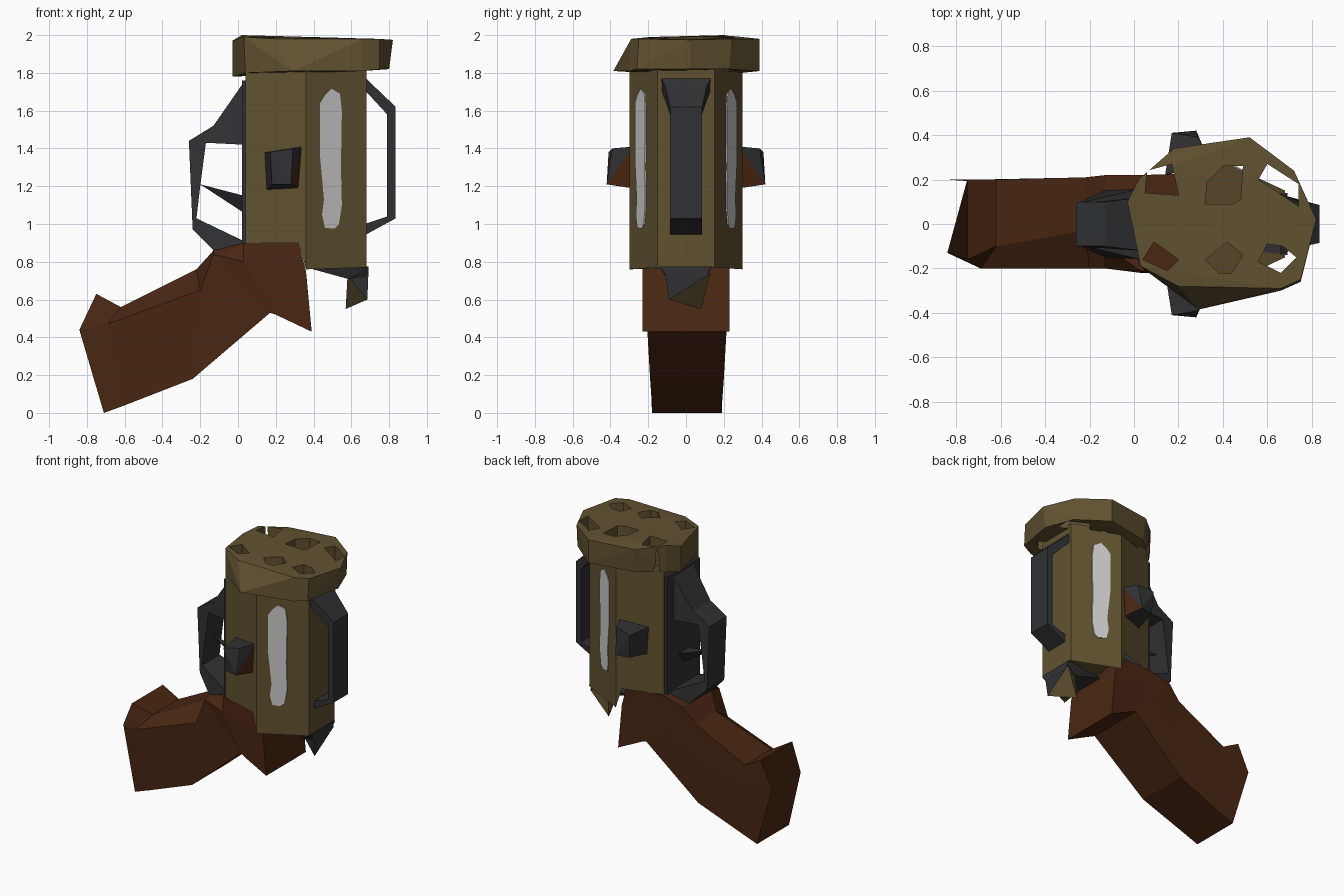
import bpy, bmesh
from mathutils import Vector

cube = bpy.data.objects.get("Cube")
if cube:
    bpy.data.objects.remove(cube, do_unlink=True)


def material(name, rgb):
    m = bpy.data.materials.new(name)
    m.use_nodes = True
    m.diffuse_color = (*rgb, 1)
    m.node_tree.nodes["Principled BSDF"].inputs["Base Color"].default_value = (*rgb, 1)
    return m


OLIVE = material("olive metal", (.12, .085, .03))
BROWN = material("brown wood", (.068, .02, .006))
GREY = material("dark grey metal", (.03, .031, .033))
WHITE = material("pale strip", (.58, .58, .58))


def finish(name, bm, mats):
    bmesh.ops.recalc_face_normals(bm, faces=bm.faces)
    mesh = bpy.data.meshes.new(name)
    bm.to_mesh(mesh)
    bm.free()
    for m in mats:
        mesh.materials.append(m)
    ob = bpy.data.objects.new(name, mesh)
    bpy.context.collection.objects.link(ob)
    return ob


def hull(name, pts, *mats, rule=None):
    """Convex faceted solid; rule picks faces for the second material."""
    bm = bmesh.new()
    vs = [bm.verts.new(p) for p in pts]
    out = bmesh.ops.convex_hull(bm, input=vs)
    bmesh.ops.delete(bm, geom=[v for v in bm.verts if not v.link_faces], context='VERTS')
    bmesh.ops.recalc_face_normals(bm, faces=bm.faces)
    bm.normal_update()
    if rule:
        for f in bm.faces:
            f.material_index = int(rule(f.normal, f.calc_center_median()))
    return finish(name, bm, mats)


def loft(bm, loops, cap=True):
    """Join successive vertex loops with quads and close the ends."""
    rings = [[bm.verts.new(p) for p in lp] for lp in loops]
    for a, b in zip(rings, rings[1:]):
        for i in range(len(a)):
            j = (i + 1) % len(a)
            bm.faces.new((a[i], a[j], b[j], b[i]))
    if cap:
        bm.faces.new(rings[0])
        bm.faces.new(rings[-1])
    return rings


def side_profile(name, pts, mat):
    """Profile of (x, z, half width) spanned across y."""
    bm = bmesh.new()
    loft(bm, [[(x, s * w, z) for x, z, w in pts] for s in (-1, 1)])
    return finish(name, bm, [mat])


# Barrel body: faceted tube, raised at the rear where the stock enters
half = [(.04, -.2, .9), (.32, -.287, .9), (.36, -.3, .76), (.68, -.15, .77)]
ring = half + [(x, -y, z) for x, y, z in reversed(half)]
bm = bmesh.new()
low, top = loft(bm, [ring, [(x, y, 1.84) for x, y, z in ring]], cap=False)
bm.faces.new(low[1:7])
finish("body", bm, [OLIVE])

# Cap with irregular vents
cap_top = [(-.03, .1, 1.97), (.02, .2, 2), (.18, .34, 1.98), (.52, .39, 1.98),
           (.72, .24, 1.98), (.82, .02, 1.975), (.75, -.25, 1.98),
           (.66, -.29, 1.98), (.2, -.28, 1.98), (.03, -.19, 1.99)]
cap_low = [(-.03, .1, 1.78), (.03, .2, 1.8), (.2, .33, 1.81), (.52, .39, 1.81),
           (.72, .23, 1.82), (.8, .02, 1.82), (.75, -.26, 1.82),
           (.66, -.3, 1.81), (.29, -.385, 1.81), (.04, -.2, 1.8)]
cap = hull("cap", cap_top + cap_low, OLIVE)

vents = [
    [(.06, .24), (.17, .27), (.2, .13), (.05, .14)],
    [(.33, .19), (.4, .26), (.49, .26), (.48, .11), (.44, .09), (.32, .09)],
    [(.56, .2), (.6, .27), (.74, .18), (.74, .08), (.68, .12)],
    [(.04, -.16), (.09, -.08), (.2, -.16), (.15, -.21)],
    [(.32, -.16), (.42, -.08), (.49, -.14), (.44, -.22), (.38, -.22)],
    [(.56, -.17), (.6, -.09), (.67, -.1), (.73, -.15), (.66, -.22)],
]
bm = bmesh.new()
for v in vents:
    loft(bm, [[(x, y, z) for x, y in v] for z in (1.7, 2.1)])
cutter = finish("vent_cutter", bm, [OLIVE])
cutter.hide_render = True
mod = cap.modifiers.new("vents", 'BOOLEAN')
mod.operation, mod.solver, mod.object = 'DIFFERENCE', 'EXACT', cutter
bpy.context.view_layer.update()
cut = bpy.data.meshes.new_from_object(cap.evaluated_get(bpy.context.evaluated_depsgraph_get()))
cap.modifiers.clear()
cap.data = cut
bpy.data.objects.remove(cutter, do_unlink=True)

# Stock: sections run front low, front shoulder, ridge, back top, back middle, back low
sections = [
    [(-.71, -.18, 0), (-.84, -.13, .44), (-.75, -.16, .63), (-.75, .2, .63), (-.84, .2, .44), (-.71, .19, 0)],
    [(-.6, -.18, .04), (-.69, -.2, .47), (-.62, -.1, .56), (-.62, .2, .56), (-.69, .2, .4), (-.6, .19, .04)],
    [(-.24, -.19, .18), (-.2, -.2, .65), (-.22, -.03, .76), (-.22, .21, .76), (-.2, .21, .5), (-.24, .2, .18)],
    [(.17, -.21, .53), (-.13, -.2, .84), (-.13, -.1, .86), (-.13, .22, .86), (0, .22, .7), (.17, .22, .53)],
    [(.39, -.23, .43), (.36, -.23, .75), (.32, -.23, .9), (.32, .23, .9), (.36, .23, .75), (.39, .23, .43)],
]
# Square section at the point where the stock reaches the body
sections.insert(4, [(.2, -.22, .52), (.03, -.22, .8), (.03, -.21, .9),
                    (.03, .22, .9), (.05, .22, .75), (.2, .22, .52)])
bm = bmesh.new()
loft(bm, sections)
finish("stock", bm, [BROWN])

# Front handle
side_profile("front_handle", [
    (.66, 1.79, .14), (.72, 1.73, .11), (.835, 1.62, .085), (.835, 1.03, .085), (.67, .94, .085),
    (.67, 1, .085), (.79, 1.04, .085), (.79, 1.58, .085), (.67, 1.71, .13)], GREY)

# Rear guard, its back plate and inner spike
side_profile("rear_guard", [
    (.03, 1.75, .12), (-.13, 1.52, .1), (-.26, 1.44, .1), (-.24, .97, .1), (-.13, .86, .15),
    (.03, .89, .16), (.03, .91, .16), (-.22, 1.03, .1), (-.2, 1.2, .1), (-.17, 1.43, .1),
    (.03, 1.42, .12)], GREY)
side_profile("rear_plate", [(.02, 1.76, .19), (.02, .9, .19), (.045, .9, .19), (.045, 1.76, .19)], GREY)
hull("rear_spike", [(-.2, 0, 1.21), (.03, -.06, 1.15), (.03, .06, 1.15), (.03, 0, 1.06)], GREY)

# Side lugs and pale strips on both flanks
lug = [(.14, .22, 1.38), (.34, .28, 1.41), (.32, .28, 1.19), (.15, .22, 1.18),
       (.17, .41, 1.38), (.29, .39, 1.4), (.28, .42, 1.21), (.18, .4, 1.21)]
strip = [(.435, 1.64), (.46, 1.68), (.495, 1.715), (.54, 1.69), (.55, 1.6), (.545, 1.3),
         (.55, 1.1), (.535, 1.0), (.51, .975), (.46, .98), (.445, 1.05), (.455, 1.13),
         (.435, 1.35)]
slope = .15 / .32
for s, side in ((-1, "right"), (1, "left")):
    hull(side + "_lug", [(x, s * y, z) for x, y, z in lug], GREY, BROWN,
         rule=lambda n, c: n.x > .7 and c.z < 1.3)
    bm = bmesh.new()
    loft(bm, [[(x, s * (.3 - (x - .36) * slope + d), z) for x, z in strip]
              for d in (-.002, .006)])
    finish(side + "_strip", bm, [WHITE])

# Plate and hooked fin below the barrel
hull("under_plate", [(x, s * w, z) for s in (-1, 1) for x, w, z in
                     ((.38, .1, .765), (.69, .14, .775), (.69, .1, .72), (.58, .1, .71))], GREY)
hull("under_fin", [(.58, -.08, .73), (.58, .08, .73), (.69, -.11, .74), (.69, .13, .74),
                   (.685, -.09, .6), (.57, .08, .55)], GREY, OLIVE,
     rule=lambda n, c: n.x < -.3 or n.z < -.4)
